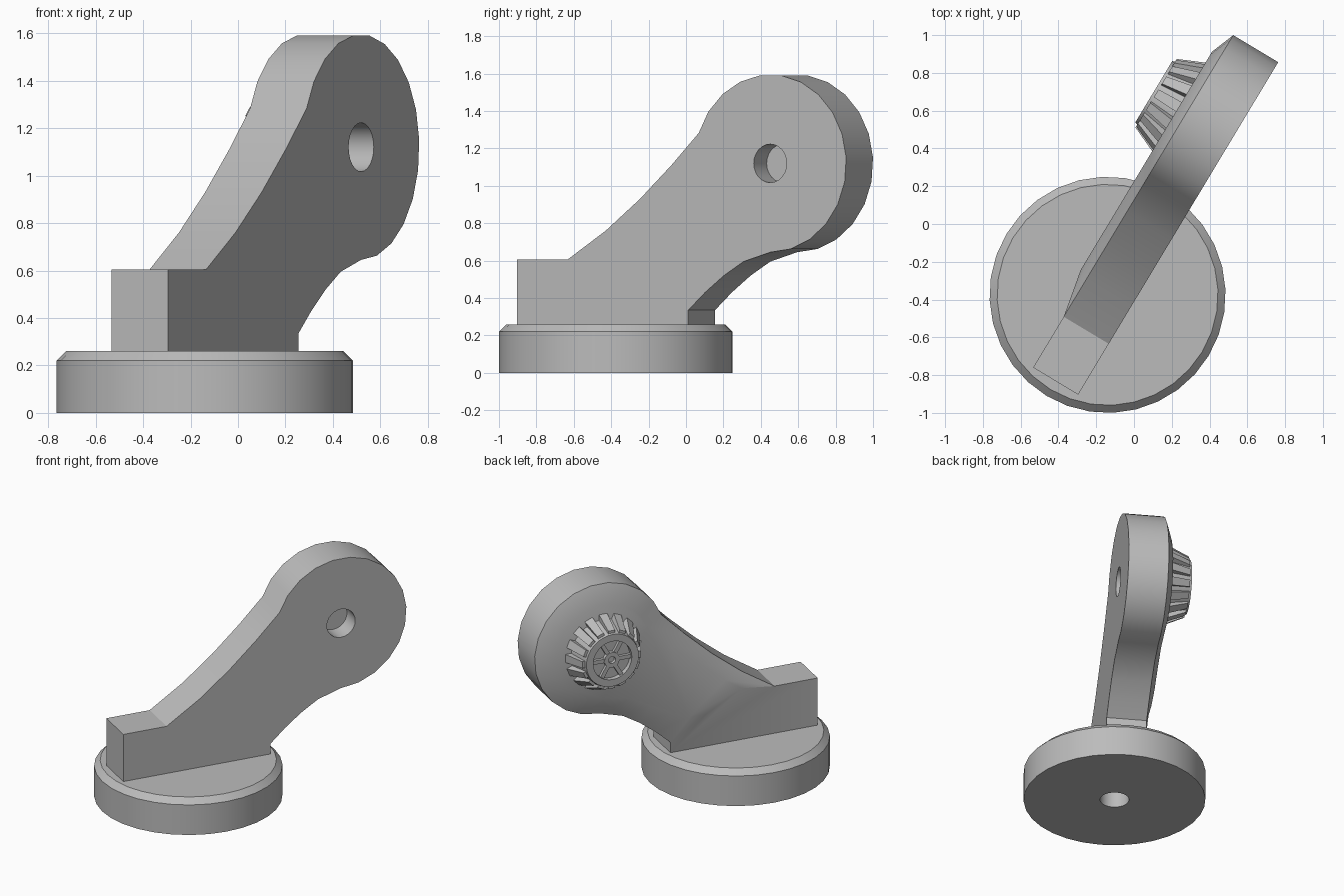
import bpy, bmesh, math
from mathutils import Matrix, Vector

if "Cube" in bpy.data.objects:
    bpy.data.objects.remove(bpy.data.objects["Cube"], do_unlink=True)

grey = bpy.data.materials.new("plain_grey")
grey.use_nodes = True
grey.diffuse_color = (0.5, 0.5, 0.5, 1)
grey.node_tree.nodes["Principled BSDF"].inputs["Base Color"].default_value = (0.5, 0.5, 0.5, 1)

# Shared frame: local x runs along the arm, local y points out of its back
frame = Matrix.Translation((-0.14, -0.375, 0)) @ Matrix.Rotation(math.radians(58.95), 4, 'Z')
PIVOT_X, PIVOT_Z, END_R = 1.047, 1.12, 0.475
axle = frame @ Matrix.Translation((PIVOT_X, 0, PIVOT_Z)) @ Matrix.Rotation(-math.pi / 2, 4, 'X')


def make(name, bm, matrix):
    bmesh.ops.remove_doubles(bm, verts=bm.verts, dist=1e-5)
    bmesh.ops.recalc_face_normals(bm, faces=bm.faces)
    mesh = bpy.data.meshes.new(name)
    bm.to_mesh(mesh)
    bm.free()
    mesh.materials.append(grey)
    obj = bpy.data.objects.new(name, mesh)
    bpy.context.collection.objects.link(obj)
    obj.matrix_world = matrix
    return obj


def shade(obj):
    bpy.ops.object.select_all(action='DESELECT')
    obj.select_set(True)
    bpy.context.view_layer.objects.active = obj
    bpy.ops.object.shade_smooth_by_angle(angle=math.radians(30))


def revolve(name, profile, steps, matrix):
    bm = bmesh.new()
    verts = [bm.verts.new((r, 0, z)) for r, z in profile]
    edges = [bm.edges.new(pair) for pair in zip(verts, verts[1:])]
    bmesh.ops.spin(bm, geom=verts + edges, cent=(0, 0, 0), axis=(0, 0, 1),
                   angle=2 * math.pi, steps=steps, use_merge=False)
    return make(name, bm, matrix)


def add_block(bm, low, high, turn):
    """Block between two rectangles, each given as (r0, r1, half_width, z)."""
    rings = []
    for r0, r1, half, z in (low, high):
        corners = ((r0, -half), (r1, -half), (r1, half), (r0, half))
        rings.append([bm.verts.new(turn @ Vector((x, y, z))) for x, y in corners])
    a, b = rings
    bm.faces.new(a)
    bm.faces.new(b)
    for i in range(4):
        j = (i + 1) % 4
        bm.faces.new((a[i], a[j], b[j], b[i]))


# Round base with bevelled rim and a blind hole underneath
shade(revolve("base_disc", [(0, 0.2), (0.1, 0.2), (0.1, 0), (0.625, 0), (0.625, 0.22),
                            (0.585, 0.26), (0, 0.26)], 32, frame))

# Arm: outline and matching raised-panel points on the back
FLOOR, STEP = 0.255, 0.605
upper = [(-0.219, STEP), (0.02, 0.76), (0.234, 0.93), (0.43, 1.11)]
upper_in = [(0.04, 0.66), (0.16, 0.74), (0.35, 0.9), (0.55, 1.06)]
lower = [(0.88, 0.595), (0.757, 0.52), (0.64, 0.43), (0.535, 0.335), (0.535, FLOOR)]
lower_in = [(0.85, 0.74), (0.7, 0.66), (0.56, 0.57), (0.42, 0.52), (0.3, 0.52)]


def arc(radius, count=16):
    angles = [math.radians(160 - 250 * i / count) for i in range(count + 1)]
    return [(PIVOT_X + radius * math.cos(a), PIVOT_Z + radius * math.sin(a)) for a in angles]


outline = upper + arc(END_R) + lower
panel = upper_in + arc(END_R * 0.72) + lower_in
heel = [(-0.533, FLOOR), (-0.533, STEP)]

bm = bmesh.new()


def ring(points, y):
    return [bm.verts.new((x, y, z)) for x, z in points]


front = ring(outline + heel, -0.139)
back = ring(outline + heel, 0.139)
raised = ring(panel, 0.19)
n, m = len(front), len(raised)
bm.faces.new(front)
bm.faces.new(raised)
for i in range(n):
    j = (i + 1) % n
    bm.faces.new((front[i], front[j], back[j], back[i]))
for i in range(m):
    j = (i + 1) % m
    bm.faces.new((back[i], back[j], raised[j], raised[i]))
bm.faces.new((back[m - 1], back[m], back[m + 1], back[0]))
arm = make("arm", bm, frame)

# Blind pivot hole in the front of the arm
cutter = revolve("pivot_hole_cutter", [(0, -0.3), (0.103, -0.3), (0.103, -0.005), (0, -0.005)], 24, axle)
cutter.hide_render = True
cut = arm.modifiers.new("pivot_hole", 'BOOLEAN')
cut.operation = 'DIFFERENCE'
cut.solver = 'EXACT'
cut.object = cutter
bpy.ops.object.select_all(action='DESELECT')
arm.select_set(True)
bpy.context.view_layer.objects.active = arm
bpy.ops.object.modifier_apply(modifier=cut.name)
bpy.data.objects.remove(cutter, do_unlink=True)
shade(arm)

# Bevel gear: core with recessed face and hub
shade(revolve("gear_core", [(0, 0.17), (0.24, 0.17), (0.19, 0.345), (0.14, 0.345), (0.14, 0.31),
                            (0.055, 0.31), (0.055, 0.338), (0.025, 0.338), (0.025, 0.315),
                            (0, 0.315)], 32, axle))

# Gear teeth
TEETH = 16
bm = bmesh.new()
for i in range(TEETH):
    turn = Matrix.Rotation(2 * math.pi * i / TEETH, 3, 'Z')
    add_block(bm, (0.2, 0.278, 0.03, 0.18), (0.17, 0.212, 0.024, 0.33), turn)
make("gear_teeth", bm, axle)

# Hub spokes
bm = bmesh.new()
for i in range(6):
    turn = Matrix.Rotation(math.pi * i / 3, 3, 'Z')
    add_block(bm, (0.045, 0.145, 0.014, 0.3), (0.045, 0.145, 0.014, 0.332), turn)
make("gear_spokes", bm, axle)
